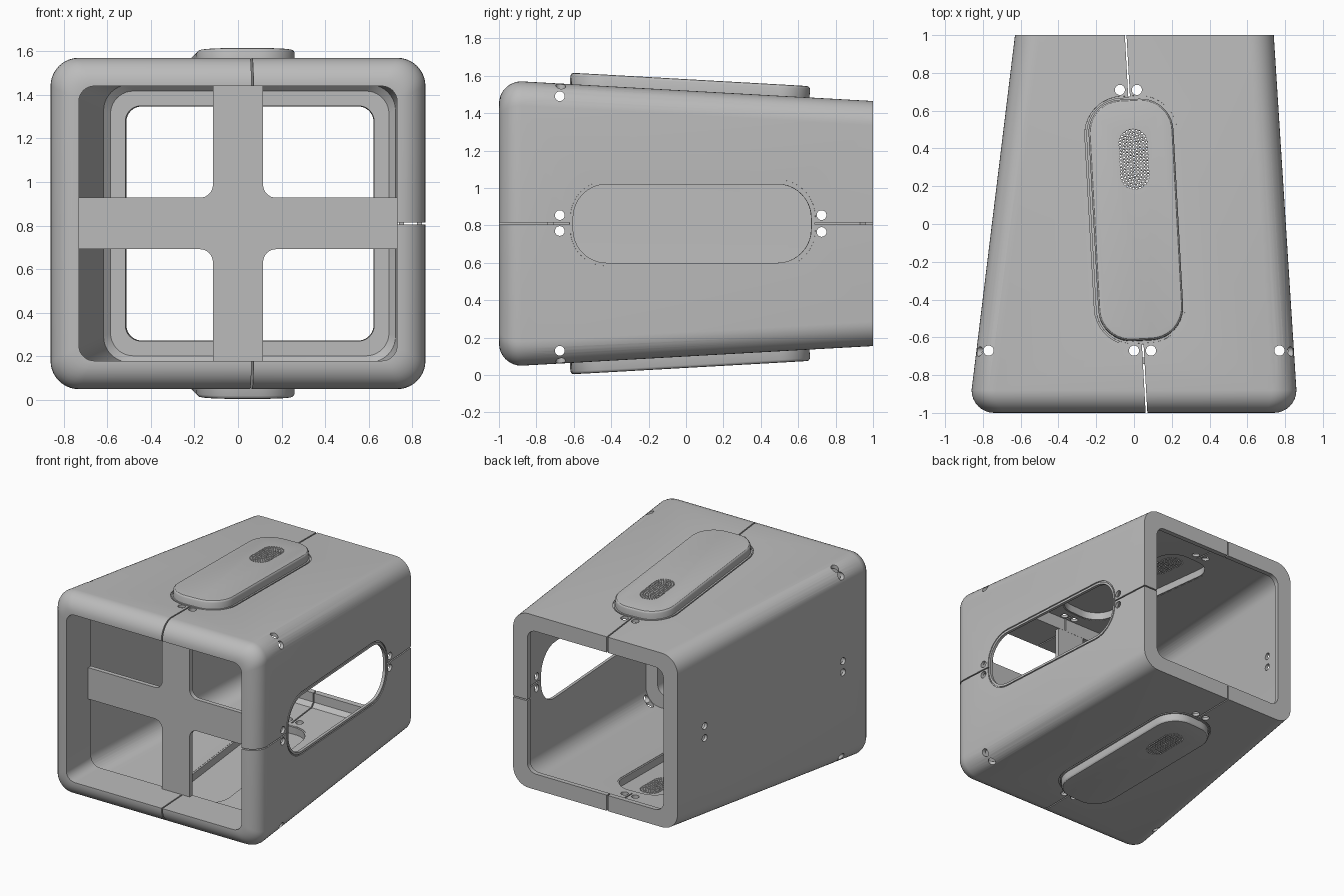
import bpy, bmesh, math
from mathutils import Matrix, Vector

cube = bpy.data.objects.get("Cube")
if cube:
    bpy.data.objects.remove(cube, do_unlink=True)

grey = bpy.data.materials.new("plain_grey")
grey.use_nodes = True
grey.diffuse_color = (0.5, 0.5, 0.5, 1)
grey.node_tree.nodes["Principled BSDF"].inputs["Base Color"].default_value = (0.5, 0.5, 0.5, 1)

MID = 0.81  # height of the mirror plane between top and underside


def rrect(hx, hy, r, cx=0, cy=0, n=10):
    """Points of a rounded rectangle, counter-clockwise."""
    pts = []
    for q, (sx, sy) in enumerate([(1, 1), (-1, 1), (-1, -1), (1, -1)]):
        for i in range(n + 1):
            a = math.pi / 2 * (q + i / n)
            pts.append((cx + sx * (hx - r) + r * math.cos(a), cy + sy * (hy - r) + r * math.sin(a)))
    return pts


def loft(bm, rings, loop=False):
    """Skin a list of equal rings, capped or joined end to end."""
    vs = [[bm.verts.new(p) for p in ring] for ring in rings]
    n = len(vs[0])
    for a, b in zip(vs, vs[1:] + (vs[:1] if loop else [])):
        for i in range(n):
            bm.faces.new((a[i], a[(i + 1) % n], b[(i + 1) % n], b[i]))
    if not loop:
        bm.faces.new(vs[0])
        bm.faces.new(vs[-1])


def pill(bm, m, hx, hy, r, levels, loop=False):
    """Rounded-rectangle solid in frame m from (inset, height) levels."""
    loft(bm, [[m @ Vector((x, y, z)) for x, y in rrect(hx - d, hy - d, r - d)]
              for d, z in levels], loop)


def rod(bm, m, r, z0, z1, n=20):
    loft(bm, [[m @ Vector((r * math.cos(k * math.tau / n), r * math.sin(k * math.tau / n), z))
               for k in range(n)] for z in (z0, z1)])


def box(bm, m, size):
    bmesh.ops.create_cube(bm, size=1, matrix=m @ Matrix.Diagonal((*size, 1)))


def make(name, bm):
    bmesh.ops.recalc_face_normals(bm, faces=bm.faces)
    me = bpy.data.meshes.new(name)
    bm.to_mesh(me)
    bm.free()
    ob = bpy.data.objects.new(name, me)
    bpy.context.collection.objects.link(ob)
    return ob


def cut(ob, bm):
    """Subtract the shapes in bm from ob."""
    cutter = make("cutter", bm)
    cutter.hide_render = True
    mod = ob.modifiers.new("cut", "BOOLEAN")
    mod.operation, mod.solver, mod.object = "DIFFERENCE", "EXACT", cutter
    bpy.context.view_layer.objects.active = ob
    bpy.ops.object.modifier_apply(modifier=mod.name)
    bpy.data.objects.remove(cutter, do_unlink=True)


def finish(ob):
    ob.data.materials.clear()
    ob.data.materials.append(grey)
    bpy.ops.object.select_all(action="DESELECT")
    ob.select_set(True)
    bpy.context.view_layer.objects.active = ob
    bpy.ops.object.shade_smooth_by_angle(angle=math.radians(30))


T, R = Matrix.Translation, Matrix.Rotation

# Local frames: y along the housing, z outwards
top = T((0.01, 0.02, 1.52)) @ R(0.055, 4, "Z") @ R(-0.056, 4, "X")
bottom = T((0, 0, 2 * MID)) @ Matrix.Diagonal((1, 1, -1, 1)) @ top
side = T((0.802, 0.033, MID)) @ R(math.pi / 2, 4, "Y") @ R(-0.064, 4, "X")


# Tapered housing: outer skin, rear flange, thin walls, deep front lip
def section(y, d):
    t = max(0, (y + 0.88) / 1.88)
    x0, x1 = -0.86 + 0.23 * t + d, 0.86 - 0.12 * t - d
    h = 0.76 - 0.105 * t - d
    return [(x, y, z) for x, z in rrect((x1 - x0) / 2, h, 0.13 - d / 2, (x0 + x1) / 2, MID)]


def lip(y):
    return [(x, y, z) for x, z in rrect(0.73, 0.63, 0.07, 0, MID)]


rings = [lip(-0.705), lip(-1)]
for i in range(9):
    a = math.pi / 2 * (1 - i / 8)
    rings.append(section(-0.88 - 0.12 * math.sin(a), 0.12 * (1 - math.cos(a))))
rings += [section(1, 0), section(1, 0.118), section(0.96, 0.118), section(0.96, 0.05),
          section(0.93, 0.022), section(-0.705, 0.022)]
bm = bmesh.new()
loft(bm, rings, loop=True)
housing = make("housing", bm)

# Vertical cuts: pod openings and fixing holes
bm = bmesh.new()
for m in (top, bottom):
    pill(bm, m, 0.212, 0.627, 0.165, [(0, -0.1), (0, 0.1)])
for x, y in [(0, -0.67), (0.09, -0.67), (-0.075, 0.71), (0.015, 0.71), (-0.77, -0.67), (0.77, -0.67)]:
    rod(bm, T((x, y, 0)), 0.027, -0.2, 1.8)
cut(housing, bm)

# Sideways cuts: window and fixing holes
bm = bmesh.new()
pill(bm, side, 0.21, 0.638, 0.18, [(0, -0.15), (0, 0.15)])
for y, z in [(-0.675, 0.77), (-0.675, 0.855), (0.725, 0.765), (0.725, 0.855), (-0.675, 0.13), (-0.675, 1.49)]:
    rod(bm, T((0, y, z)) @ R(math.pi / 2, 4, "Y"), 0.026, -1, 1)
cut(housing, bm)

# Hairline grooves around the pods and the window
bm = bmesh.new()
for m, hx, hy in [(top, 0.245, 0.66), (bottom, 0.245, 0.66), (side, 0.235, 0.66)]:
    pill(bm, m, hx, hy, 0.2, [(0, -0.008), (0, 0.05), (0.008, 0.05), (0.008, -0.008)], loop=True)
cut(housing, bm)

# Seams running from the grooves to both ends
bm = bmesh.new()
for y0, y1 in [(-1.1, -0.658), (0.658, 1.1)]:
    for m in (top, bottom, side):
        box(bm, m @ T((0, (y0 + y1) / 2, 0)), (0.009, y1 - y0, 0.34))
cut(housing, bm)
finish(housing)

# Cross brace with filleted inner corners
bm = bmesh.new()
W, H, BX, BZ, F = 0.735, 0.635, 0.115, 0.118, 0.06
outline = []
for q, (sx, sz) in enumerate([(1, 1), (-1, 1), (-1, -1), (1, -1)]):
    corner = [(W, BZ)]
    for i in range(9):
        a = math.pi / 2 * i / 8
        corner.append((BX + F - F * math.sin(a), BZ + F - F * math.cos(a)))
    corner.append((BX, H))
    outline += [(sx * x, sz * z + MID) for x, z in (corner if q % 2 == 0 else corner[::-1])]
loft(bm, [[(x, y, z) for x, z in outline] for y in (-0.74, -0.706)])
finish(make("cross_brace", bm))

# Hollow pods with perforated grilles
for name, m in [("top_pod", top), ("bottom_pod", bottom)]:
    bm = bmesh.new()
    pill(bm, m, 0.225, 0.64, 0.175, [(0.025, 0.035), (0.025, -0.02), (0, -0.02), (0, 0.045),
                                     (0.003, 0.052), (0.009, 0.058), (0.018, 0.06)])
    pod = make(name, bm)
    bm = bmesh.new()
    L = 0.085
    for k in range(5):
        d = 0.0175 * k
        total = 4 * L + math.tau * d
        count = round(total / 0.0175)
        spots = []
        if k == 0:
            spots = [(0, -L + 2 * L * i / 9) for i in range(10)]
        for i in range(count if k else 0):
            s = total * i / count
            half, flip = s % (total / 2), 1 if s < total / 2 else -1
            if half < 2 * L:
                x, y = d, half - L
            else:
                a = (half - 2 * L) / d
                x, y = d * math.cos(a), L + d * math.sin(a)
            spots.append((flip * x, flip * y))
        for x, y in spots:
            rod(bm, m @ T((x + 0.008, y + 0.32, 0)), 0.0055, 0.02, 0.08, 8)
    cut(pod, bm)
    finish(pod)
